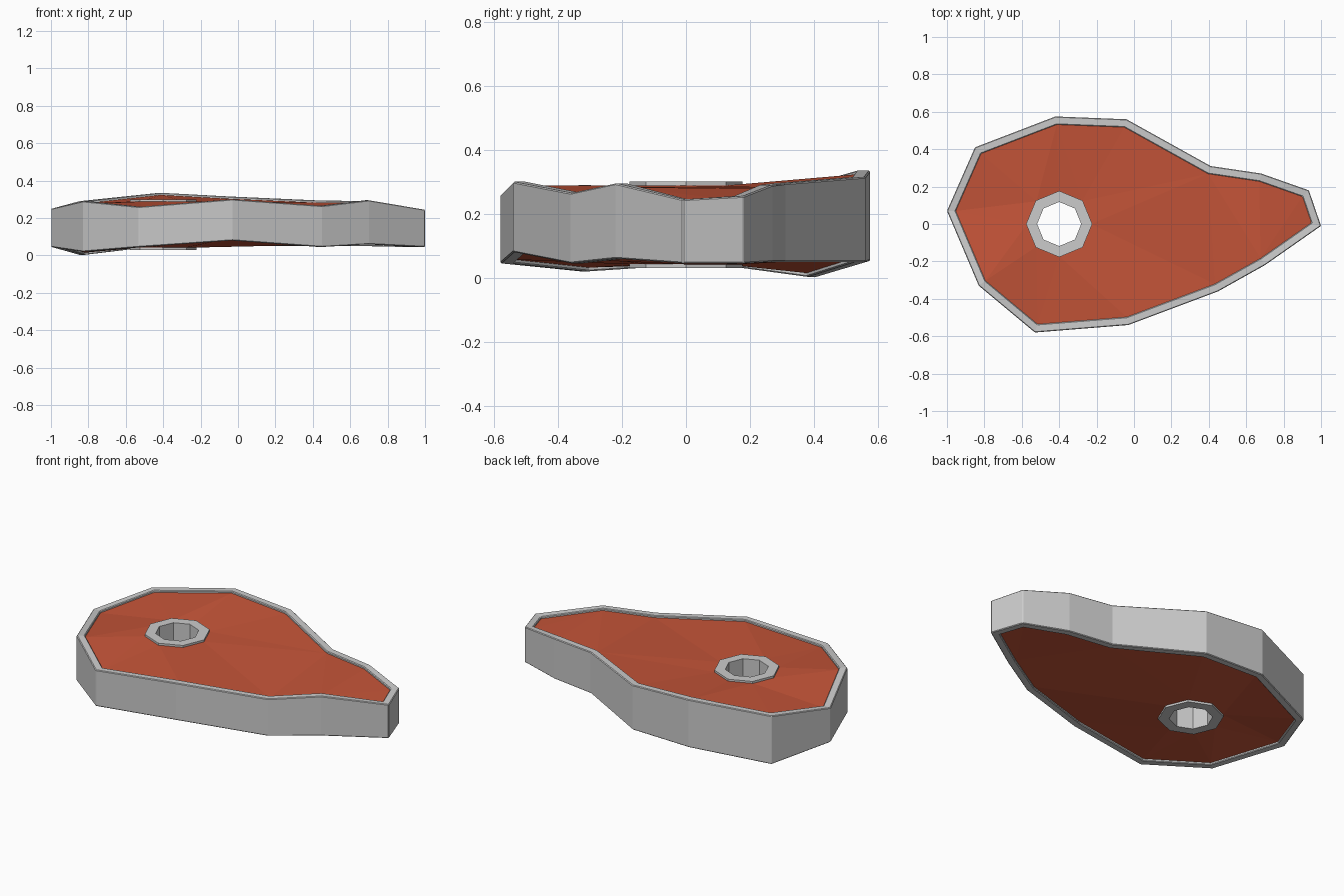
import bpy
import bmesh
from math import cos, sin, tau
from mathutils import Vector

default_cube = bpy.data.objects.get("Cube")
if default_cube:
    bpy.data.objects.remove(default_cube, do_unlink=True)


def make_material(name, colour):
    material = bpy.data.materials.new(name)
    material.use_nodes = True
    material.diffuse_color = (*colour, 1)
    shader = material.node_tree.nodes["Principled BSDF"]
    shader.inputs["Base Color"].default_value = (*colour, 1)
    return material


def make_object(name, bm, material, bevel_width=0):
    bmesh.ops.recalc_face_normals(bm, faces=bm.faces)
    mesh = bpy.data.meshes.new(name)
    bm.to_mesh(mesh)
    bm.free()
    mesh.materials.append(material)
    part = bpy.data.objects.new(name, mesh)
    bpy.context.collection.objects.link(part)
    if bevel_width:
        bevel = part.modifiers.new("soft_edges", "BEVEL")
        bevel.width = bevel_width
        bevel.segments = 1
        bevel.limit_method = "ANGLE"
        bevel.angle_limit = 0.6
    return part


def inset_outline(points, width):
    """Move each corner inwards so the border keeps an even width."""
    result = []
    for i, point in enumerate(points):
        before = (point - points[i - 1]).normalized()
        after = (points[(i + 1) % len(points)] - point).normalized()
        normal_a = Vector((-before.y, before.x))
        normal_b = Vector((-after.y, after.x))
        miter = normal_a + normal_b
        result.append(point + miter * width / (1 + normal_a.dot(normal_b)))
    return result


def ring_points(radius, z):
    return [(BONE_X + radius * cos(tau * i / SIDES), radius * sin(tau * i / SIDES), z)
            for i in range(SIDES)]


def lathe_loops(bm, loops, closed=False):
    """Join matching loops of points with quads."""
    rows = [[bm.verts.new(p) for p in loop] for loop in loops]
    pairs = list(zip(rows, rows[1:]))
    if closed:
        pairs.append((rows[-1], rows[0]))
    for low, high in pairs:
        count = len(low)
        for i in range(count):
            j = (i + 1) % count
            bm.faces.new((low[i], low[j], high[j], high[i]))


fat = make_material("pale_fat", (0.6, 0.6, 0.6))
meat = make_material("red_meat", (0.56, 0.09, 0.04))

# Corners of the slab: x, y, bottom height, top height
OUTLINE = [
    (1, -.01, .045, .245), (.935, .18, .045, .255), (.68, .27, .05, .29),
    (.41, .31, .05, .295), (-.04, .56, .05, .315), (-.42, .575, .052, .335),
    (-.85, .41, .003, .29), (-1, .07, .045, .25), (-.83, -.33, .02, .29),
    (-.53, -.58, .045, .26), (-.03, -.54, .08, .3), (.45, -.36, .045, .265),
    (.7, -.22, .06, .295),
]
BONE_X, SIDES = -.4, 8
RIM, LIP, SINK = .043, .025, .012
BONE_LOW, BONE_HIGH = .03, .3

outer = [Vector(p[:2]) for p in OUTLINE]
inner = inset_outline(outer, RIM)
bottoms = [p[2] for p in OUTLINE]
tops = [p[3] for p in OUTLINE]


def raised(points, heights, offset=0):
    return [(p.x, p.y, z + offset) for p, z in zip(points, heights)]


# Fat border: outer wall with a narrow lip above and below
bm = bmesh.new()
lathe_loops(bm, [
    raised(inner, bottoms, LIP), raised(inner, bottoms), raised(outer, bottoms),
    raised(outer, tops), raised(inner, tops), raised(inner, tops, -LIP),
])
make_object("fat_border", bm, fat, .004)

# Meat faces, stretched between the border and the bone
for name, heights, offset, bone_z, up in (
        ("meat_top", tops, -SINK, BONE_HIGH - SINK, 1),
        ("meat_underside", bottoms, SINK, BONE_LOW + SINK, -1)):
    bm = bmesh.new()
    for loop in (raised(inner, heights, offset), ring_points(.172, bone_z)):
        verts = [bm.verts.new(p) for p in loop]
        for i, vert in enumerate(verts):
            bm.edges.new((verts[i - 1], vert))
    bmesh.ops.triangle_fill(bm, edges=bm.edges[:], use_beauty=True)
    surface = make_object(name, bm, meat)
    if surface.data.polygons[0].normal.z * up < 0:
        surface.data.flip_normals()

# Bone: octagonal tube through the slab
bm = bmesh.new()
lathe_loops(bm, [
    ring_points(.177, BONE_LOW), ring_points(.177, BONE_HIGH),
    ring_points(.118, BONE_HIGH), ring_points(.118, BONE_LOW),
], closed=True)
make_object("bone_ring", bm, fat)
